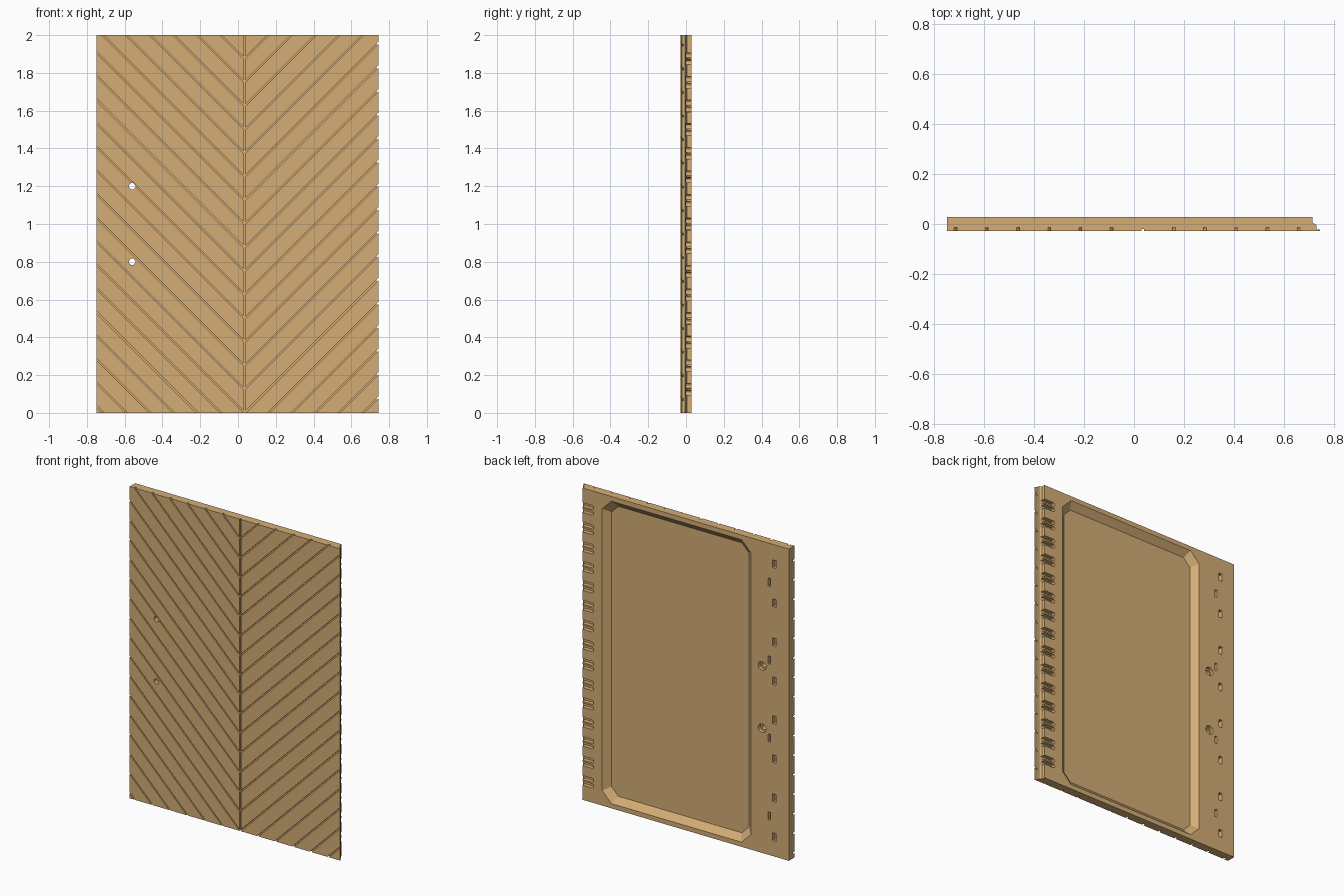
import bpy, bmesh, math

cube = bpy.data.objects.get("Cube")
if cube:
    bpy.data.objects.remove(cube, do_unlink=True)

WIDTH, HEIGHT, THICK = 1.5, 2.0, 0.056
FRONT, BACK = -THICK / 2, THICK / 2
SPINE = 0.035          # x of the vertical centre groove
STEP = 0.125           # spacing of grooves and hinge slots

wood = bpy.data.materials.new("tan_wood")
wood.use_nodes = True
colour = (0.66, 0.42, 0.18, 1)
wood.diffuse_color = colour
bsdf = wood.node_tree.nodes["Principled BSDF"]
bsdf.inputs["Base Color"].default_value = colour
bsdf.inputs["Roughness"].default_value = 0.8


def loft(bm, start, end):
    """Closed solid between two matching loops of 3D points."""
    a = [bm.verts.new(p) for p in start]
    b = [bm.verts.new(p) for p in end]
    bm.faces.new(a)
    bm.faces.new(b[::-1])
    for i in range(len(a)):
        j = (i + 1) % len(a)
        bm.faces.new((a[j], a[i], b[i], b[j]))


def prism(bm, outline, y0, y1, end_outline=None):
    """Extrude an (x, z) outline from y0 to y1, optionally tapering."""
    loft(bm, [(x, y0, z) for x, z in outline],
         [(x, y1, z) for x, z in end_outline or outline])


def finish(bm, name):
    bmesh.ops.recalc_face_normals(bm, faces=bm.faces)
    mesh = bpy.data.meshes.new(name)
    bm.to_mesh(mesh)
    bm.free()
    mesh.materials.append(wood)
    obj = bpy.data.objects.new(name, mesh)
    bpy.context.collection.objects.link(obj)
    return obj


def rect(cx, cz, w, h):
    return [(cx - w / 2, cz - h / 2), (cx + w / 2, cz - h / 2),
            (cx + w / 2, cz + h / 2), (cx - w / 2, cz + h / 2)]


def circle(cx, cz, r, n=20):
    return [(cx + r * math.cos(math.tau * i / n), cz + r * math.sin(math.tau * i / n))
            for i in range(n)]


def chamfered(x0, x1, z0, z1, c):
    return [(x0 + c, z0), (x1 - c, z0), (x1, z0 + c), (x1, z1 - c),
            (x1 - c, z1), (x0 + c, z1), (x0, z1 - c), (x0, z0 + c)]


def round_slot(x0, x1, cz, r, n=6):
    """Slot open towards +x with a round inner end."""
    arc = [(x0 + r + r * math.cos(t), cz + r * math.sin(t))
           for t in (math.pi / 2 + math.pi * i / n for i in range(n + 1))]
    return arc + [(x1, cz - r), (x1, cz + r)]


# Panel with a stepped hinge edge on its left
profile = [(-WIDTH / 2, FRONT), (0.745, FRONT), (0.745, -0.023), (0.732, -0.021),
           (0.732, -0.004), (0.715, 0.006), (0.715, BACK), (-WIDTH / 2, BACK)]
bm = bmesh.new()
loft(bm, [(x, y, 0) for x, y in profile], [(x, y, HEIGHT) for x, y in profile])
panel = finish(bm, "door_panel")


def cut(bm, name):
    cutter = finish(bm, name)
    cutter.hide_render = True
    mod = panel.modifiers.new(name, "BOOLEAN")
    mod.operation = "DIFFERENCE"
    mod.solver = "EXACT"
    mod.object = cutter
    bpy.ops.object.modifier_apply(modifier=mod.name)
    bpy.data.objects.remove(cutter, do_unlink=True)


bpy.context.view_layer.objects.active = panel
panel.select_set(True)

# Back pocket with sloped walls and chamfered corners
bm = bmesh.new()
x0, x1, z0, z1, inset = -0.48, 0.575, 0.03, 1.97, 0.04
slope = inset / 0.036
grow = 0.01 * slope
prism(bm, chamfered(x0 + inset, x1 - inset, z0 + inset, z1 - inset, 0.05),
      BACK - 0.036, BACK + 0.01,
      chamfered(x0 - grow, x1 + grow, z0 - grow, z1 + grow, 0.07))
cut(bm, "pocket_cutter")

# Paired hinge slots along the stepped edge
bm = bmesh.new()
for i in range(1, 16):
    for side in (-1, 1):
        prism(bm, round_slot(0.635, 0.8, i * STEP + side * 0.018, 0.013),
              0.001, BACK + 0.02)
cut(bm, "hinge_slot_cutter")

# Small blind mortises on the opposite side
bm = bmesh.new()
for i in range(8):
    prism(bm, rect(-0.645, STEP + i * 2 * STEP, 0.024, 0.05), 0, BACK + 0.02)
for i in range(4):
    prism(bm, rect(-0.61, 0.25 + i * 0.5, 0.016, 0.05), 0, BACK + 0.02)
cut(bm, "mortise_cutter")

# Handle screw holes, wider at the back
for radius, start, name in ((0.017, -0.1, "screw_hole_cutter"), (0.028, 0.006, "counterbore_cutter")):
    bm = bmesh.new()
    for z in (0.8, 1.2):
        prism(bm, circle(-0.56, z, radius), start, 0.1)
    cut(bm, name)

# Chevron grooves on the front
bm = bmesh.new()
half, reach = 0.0055, 0.85
for k in range(-6, 16):
    z = k * STEP
    outline = [(SPINE + s * reach, z + abs(s) * reach + d)
               for d, order in ((-half, (-1, 0, 1)), (half, (1, 0, -1))) for s in order]
    prism(bm, outline, FRONT - 0.02, FRONT + 0.014)
cut(bm, "chevron_cutter")

# Vertical centre groove
bm = bmesh.new()
prism(bm, rect(SPINE, HEIGHT / 2, 0.01, HEIGHT + 0.2), FRONT - 0.02, FRONT + 0.008)
cut(bm, "centre_groove_cutter")

bpy.ops.object.shade_smooth_by_angle(angle=math.radians(25))
